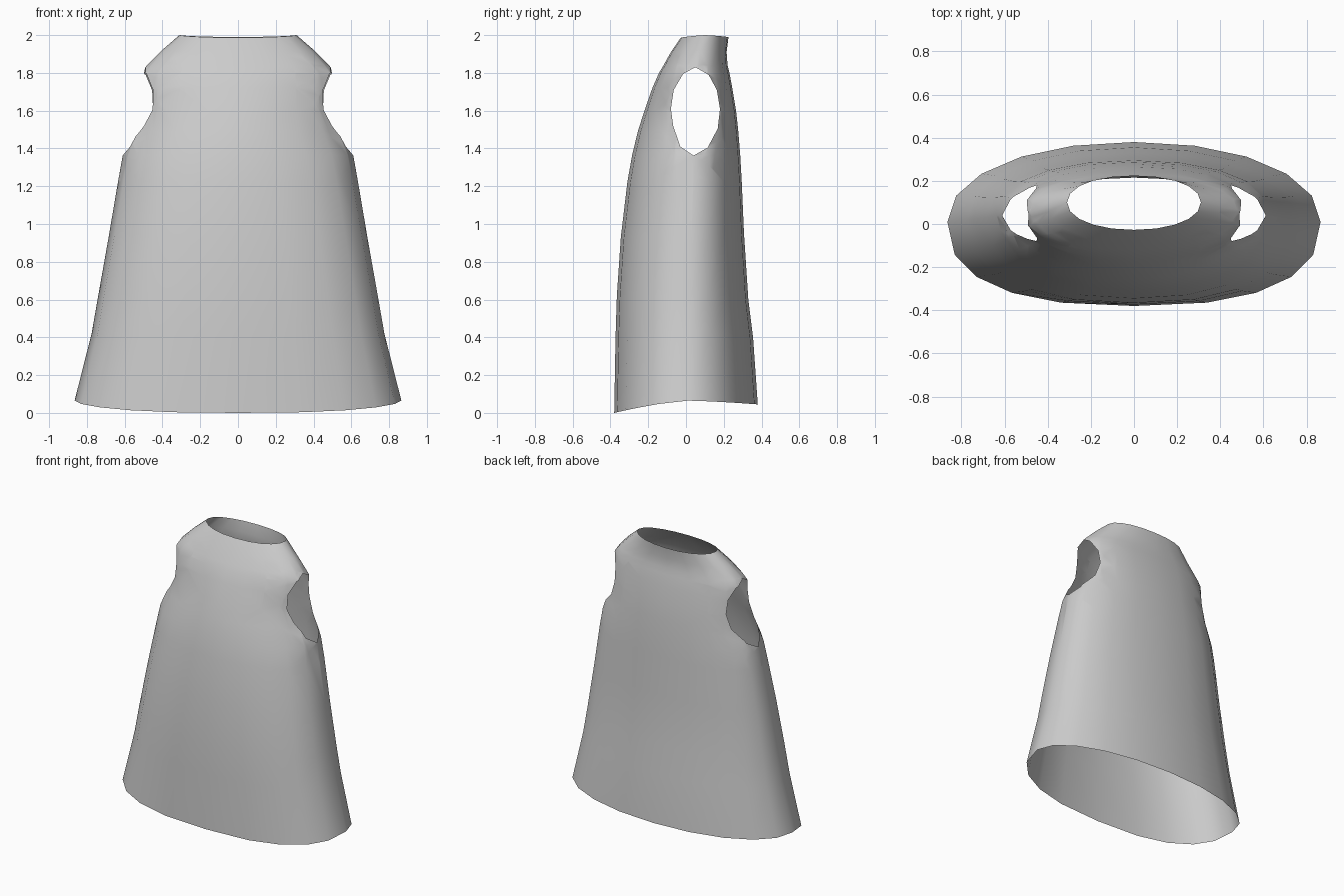
import bpy, bmesh, math
from mathutils import Vector

if "Cube" in bpy.data.objects:
    bpy.data.objects.remove(bpy.data.objects["Cube"])

SIDES = 20
# Rings: half width, side y, front y, back y, side z, front z, back z, front power, back power
RINGS = [
    (.865, .01, -.38, .38, .065, .00, .045, 2.5, 2.1),
    (.775, .02, -.373, .355, .42, .40, .40, 2.45, 2.1),
    (.740, .025, -.366, .33, .62, .62, .60, 2.4, 2.1),
    (.685, .03, -.345, .307, .93, .93, .95, 2.3, 2.15),
    (.635, .04, -.31, .295, 1.225, 1.225, 1.225, 2.15, 2.2),
    (.610, .04, -.285, .287, 1.365, 1.365, 1.365, 2.05, 2.2),
    (.560, .045, -.255, .277, 1.49, 1.49, 1.49, 1.95, 2.25),
    (.535, .05, -.22, .265, 1.60, 1.60, 1.60, 1.9, 2.3),
    (.530, .05, -.178, .245, 1.72, 1.72, 1.72, 1.95, 2.3),
    (.515, .05, -.143, .23, 1.80, 1.80, 1.80, 2.0, 2.3),
    (.482, .055, -.122, .22, 1.84, 1.835, 1.84, 2.1, 2.3),
    (.405, .075, -.08, .215, 1.918, 1.91, 1.91, 2.1, 2.2),
    (.310, .10, -.027, .225, 2.0, 1.987, 1.99, 2.1, 2.1),
]
# Armhole outline in side view (y, z), convex
ARMHOLE = [(.05, 1.83), (-.015, 1.795), (-.065, 1.71), (-.08, 1.61), (-.068, 1.52),
           (-.03, 1.41), (.04, 1.362), (.115, 1.405), (.168, 1.505), (.18, 1.61),
           (.163, 1.71), (.12, 1.79)]


def ring_point(ring, i):
    a, ys, yf, yb, zs, zf, zb, nf, nb = ring
    t = 2 * math.pi * i / SIDES
    c, s = math.cos(t), math.sin(t)
    y_end, z_end, n = (yb, zb, nb) if s > 0 else (yf, zf, nf)
    u = math.copysign(abs(c) ** (2 / n), c)
    v = abs(s) ** (2 / n)
    return (a * u, ys + (y_end - ys) * v, zs + (z_end - zs) * v ** 1.4)


# Lofted open body
bm = bmesh.new()
loops = [[bm.verts.new(ring_point(r, i)) for i in range(SIDES)] for r in RINGS]
for lo, hi in zip(loops, loops[1:]):
    for i in range(SIDES):
        j = (i + 1) % SIDES
        bm.faces.new((lo[i], lo[j], hi[j], hi[i]))


# Armholes: slice along each outline edge, then remove the inside
def near_hole(f):
    zs = [v.co.z for v in f.verts]
    ys = [v.co.y for v in f.verts]
    return (abs(f.calc_center_median().x) > .3 and max(zs) > 1.36 and min(zs) < 1.84
            and max(ys) > -.09 and min(ys) < .19)


planes = []
for (y0, z0), (y1, z1) in zip(ARMHOLE, ARMHOLE[1:] + ARMHOLE[:1]):
    planes.append((Vector((0, y0, z0)), Vector((0, z1 - z0, y0 - y1)).normalized()))
mid = Vector((0, .05, 1.6))
planes = [(p, n if (mid - p).dot(n) < 0 else -n) for p, n in planes]
for p, n in planes:
    faces = [f for f in bm.faces if near_hole(f)]
    edges = {e for f in faces for e in f.edges}
    verts = {v for f in faces for v in f.verts}
    bmesh.ops.bisect_plane(bm, geom=list(verts) + list(edges) + faces,
                           dist=1e-5, plane_co=p, plane_no=n)
inside = [f for f in bm.faces if near_hole(f)
          and all((f.calc_center_median() - p).dot(n) < 0 for p, n in planes)]
bmesh.ops.delete(bm, geom=inside, context='FACES')

for f in bm.faces:
    f.smooth = True
mesh = bpy.data.meshes.new("sleeveless_dress")
bm.to_mesh(mesh)
bm.free()
dress = bpy.data.objects.new("sleeveless_dress", mesh)
bpy.context.collection.objects.link(dress)
